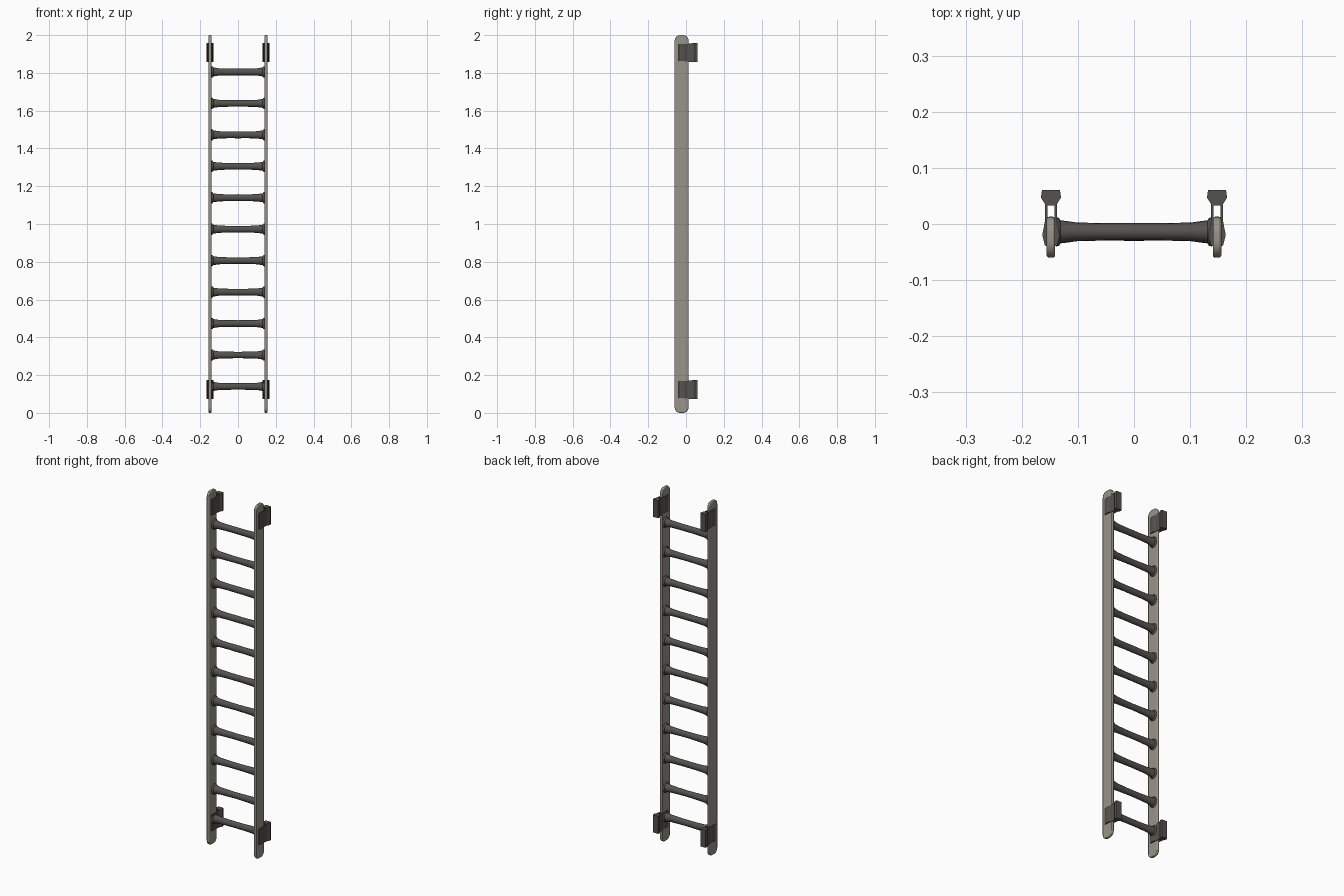
import bpy, bmesh, math, random

if "Cube" in bpy.data.objects:
    bpy.data.objects.remove(bpy.data.objects["Cube"])

random.seed(4)


def material(name, rgb):
    m = bpy.data.materials.new(name)
    m.diffuse_color = (*rgb, 1)
    m.use_nodes = True
    m.node_tree.nodes["Principled BSDF"].inputs["Base Color"].default_value = m.diffuse_color
    return m


pale = material("pale grey metal", (0.32, 0.295, 0.25))
dark = material("dark grey metal", (0.09, 0.085, 0.076))


def finish(name, bm, mat, bevel=0, angle=40):
    bmesh.ops.recalc_face_normals(bm, faces=bm.faces[:])
    me = bpy.data.meshes.new(name)
    bm.to_mesh(me)
    bm.free()
    me.materials.append(mat)
    ob = bpy.data.objects.new(name, me)
    bpy.context.collection.objects.link(ob)
    if bevel:
        mod = ob.modifiers.new("bevel", 'BEVEL')
        mod.width, mod.segments = bevel, 2
        mod.limit_method, mod.angle_limit = 'ANGLE', math.radians(40)
    bpy.ops.object.select_all(action='DESELECT')
    ob.select_set(True)
    bpy.context.view_layer.objects.active = ob
    bpy.ops.object.shade_smooth_by_angle(angle=math.radians(angle))
    return ob


def prism(name, points, offset, mat, bevel=0):
    # Extrude a closed 3D outline along an offset
    bm = bmesh.new()
    face = bm.faces.new([bm.verts.new(p) for p in points])
    new = bmesh.ops.extrude_face_region(bm, geom=[face])["geom"]
    bmesh.ops.translate(bm, vec=offset, verts=[v for v in new if isinstance(v, bmesh.types.BMVert)])
    return finish(name, bm, mat, bevel)


def rounded_outline(y0, y1, z0, z1, r, n=6):
    pts = []
    for cy, cz, a in ((y1 - r, z1 - r, 0), (y0 + r, z1 - r, 90), (y0 + r, z0 + r, 180), (y1 - r, z0 + r, 270)):
        for i in range(n + 1):
            t = math.radians(a + 90 * i / n)
            pts.append((cy + r * math.cos(t), cz + r * math.sin(t)))
    return pts


# Flat side rails with rounded ends
RAIL = 0.148
for side, s in (("left", -1), ("right", 1)):
    outline = [(s * RAIL - 0.0075, y, z) for y, z in rounded_outline(-0.06, 0.013, 0, 2, 0.028)]
    prism(side + "_rail", outline, (0.015, 0, 0), pale, 0.004)

# Rungs turned from a flared profile with an end collar
half = [(0.143, 0.024), (0.139, 0.028), (0.134, 0.027), (0.131, 0.022), (0.122, 0.021), (0.102, 0.018), (0.05, 0.0165)]
for k in range(11):
    mid = 0.0165 + random.uniform(-0.001, 0.001)
    profile = [(-x, r) for x, r in half] + [(0, mid)] + [(x, r) for x, r in reversed(half)]
    z0 = 0.14 + k * 0.1665
    bm = bmesh.new()
    rings = []
    for x, r in profile:
        rings.append([bm.verts.new((x, -0.014 + 0.93 * r * math.cos(t), z0 + 1.07 * r * math.sin(t)))
                      for t in (math.tau * i / 16 for i in range(16))])
    for a, b in zip(rings, rings[1:]):
        for i in range(16):
            j = (i + 1) % 16
            bm.faces.new((a[i], a[j], b[j], b[i]))
    bm.faces.new(rings[0])
    bm.faces.new(rings[-1])
    finish(f"rung_{k + 1}", bm, dark, angle=50)

# Wall brackets: clamp plates each side of the rail and a block behind
block = [(-0.009, 0.033), (-0.018, 0.047), (-0.016, 0.061), (0.016, 0.061), (0.018, 0.047), (0.009, 0.033)]
for level, zb in (("lower", 0.073), ("upper", 1.857)):
    for side, s in (("left", -1), ("right", 1)):
        name = f"{level}_{side}_bracket"
        cx = s * RAIL
        prism(name + "_block", [(cx + x, y, zb) for x, y in block], (0, 0, 0.1), dark)
        for tag, d in (("inner", -s), ("outer", s)):
            # Thin arm reaching back, thicker tapered pad on the rail
            arm = [(-0.01, 0.004), (0.04, 0), (0.04, 0.1), (-0.01, 0.096)]
            prism(f"{name}_{tag}_arm", [(cx + d * 0.0065, y, zb + z) for y, z in arm], (d * 0.004, 0, 0), dark)
            pad = [(0.0065, -0.04), (0.011, -0.038), (0.0155, -0.02), (0.011, 0.004), (0.0065, 0.008)]
            prism(f"{name}_{tag}_pad", [(cx + d * x, y, zb + 0.006) for x, y in pad], (0, 0, 0.09), dark)
